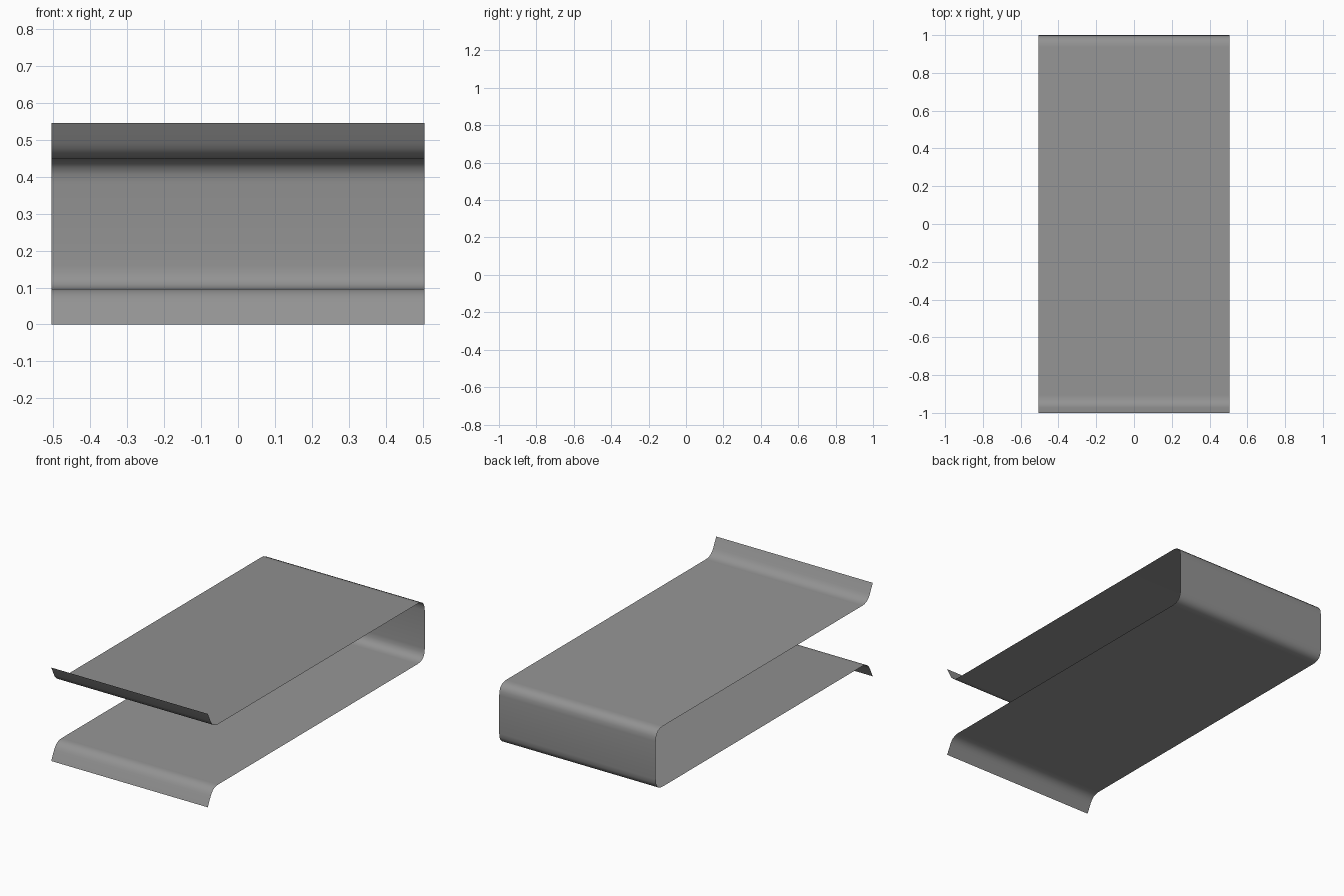
import bpy
from mathutils import Vector

if "Cube" in bpy.data.objects:
    bpy.data.objects.remove(bpy.data.objects["Cube"])

HALF_WIDTH = 0.505
HEIGHT = 0.545


def rounded(points, cuts, steps=5):
    """Round the inner corners of a polyline by the given cut-back lengths."""
    pts = [Vector(p) for p in points]
    out = [pts[0]]
    for a, b, c, cut in zip(pts, pts[1:], pts[2:], cuts):
        start = b + (a - b).normalized() * cut
        end = b + (c - b).normalized() * cut
        for i in range(steps + 1):
            t = i / steps
            out.append(start * (1 - t) ** 2 + b * 2 * t * (1 - t) + end * t ** 2)
    out.append(pts[-1])
    return out


# Lower half of the side profile (y, z): flared lip, flat sheet, back bend
lower = rounded([(-1, 0), (-0.952, 0.0965), (1, 0.0965), (1, HEIGHT / 2)],
                [0.047, 0.065])[:-1]

# Upper half mirrors the lower about mid height, joined by the back wall
upper = [Vector((p.x, HEIGHT - p.y)) for p in reversed(lower)]
profile = lower + upper

# Thin folded sheet swept across the width
verts = [(x, p.x, p.y) for p in profile for x in (-HALF_WIDTH, HALF_WIDTH)]
faces = [(2 * i, 2 * i + 1, 2 * i + 3, 2 * i + 2) for i in range(len(profile) - 1)]
mesh = bpy.data.meshes.new("folded_sheet")
mesh.from_pydata(verts, [], faces)
sheet = bpy.data.objects.new("folded_sheet", mesh)
bpy.context.collection.objects.link(sheet)
for poly in mesh.polygons:
    poly.use_smooth = True

# Dark grey finish
grey = bpy.data.materials.new("dark_grey")
grey.diffuse_color = (0.29, 0.29, 0.29, 1)
grey.use_nodes = True
grey.node_tree.nodes["Principled BSDF"].inputs["Base Color"].default_value = grey.diffuse_color
mesh.materials.append(grey)
